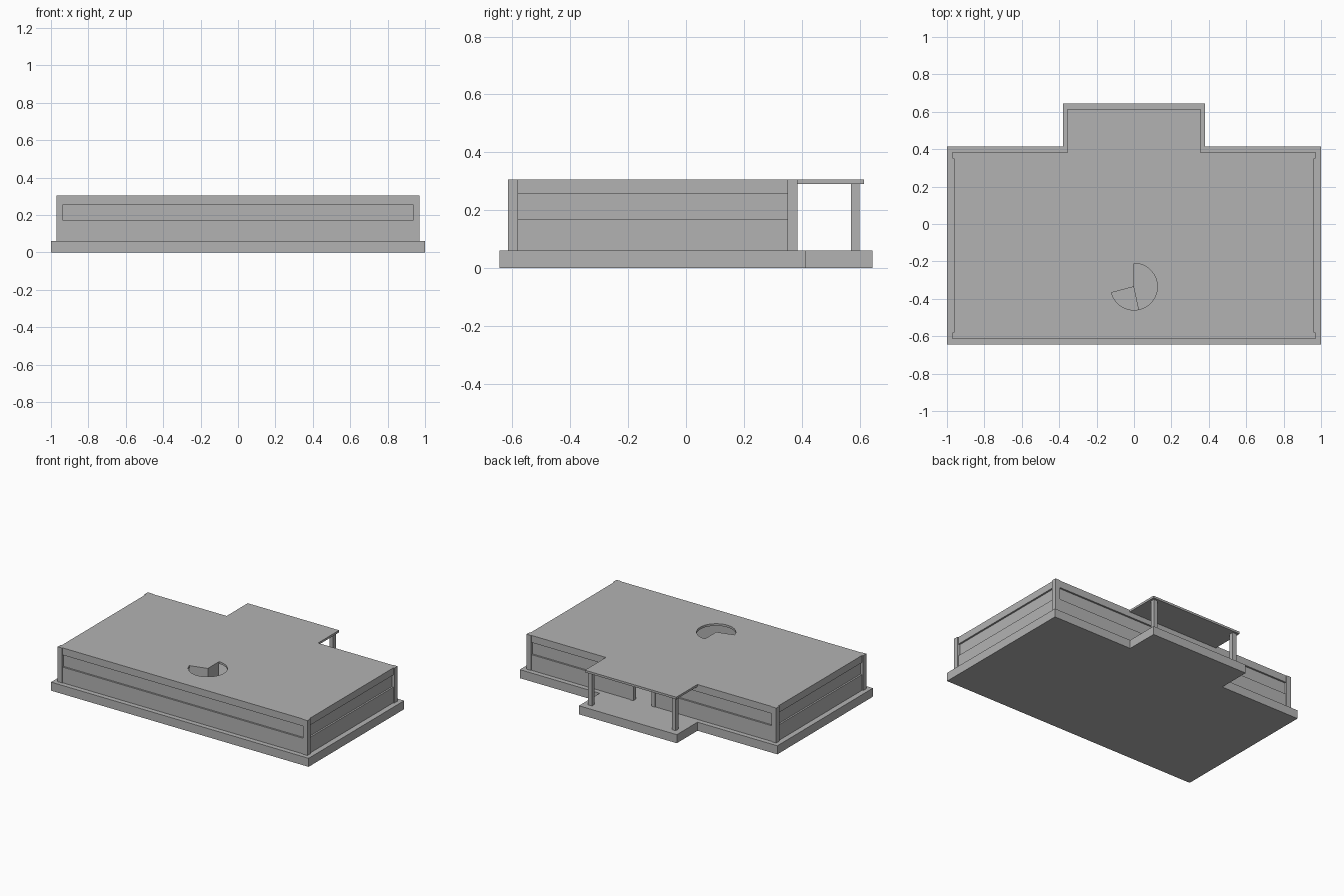
import bpy, bmesh, math

cube = bpy.data.objects.get("Cube")
if cube:
    bpy.data.objects.remove(cube, do_unlink=True)

grey = bpy.data.materials.new("plain_grey")
grey.use_nodes = True
colour = (0.45, 0.45, 0.45, 1)
grey.diffuse_color = colour
grey.node_tree.nodes["Principled BSDF"].inputs["Base Color"].default_value = colour


def prism(name, outline, z0, z1):
    """Extrude a counter-clockwise plan outline between two heights."""
    bm = bmesh.new()
    base = bm.faces.new([bm.verts.new((x, y, z0)) for x, y in outline])
    top = bmesh.ops.extrude_face_region(bm, geom=[base], use_keep_orig=True)
    for v in top["geom"]:
        if isinstance(v, bmesh.types.BMVert):
            v.co.z = z1
    bmesh.ops.recalc_face_normals(bm, faces=bm.faces)
    mesh = bpy.data.meshes.new(name)
    bm.to_mesh(mesh)
    bm.free()
    mesh.materials.append(grey)
    obj = bpy.data.objects.new(name, mesh)
    bpy.context.collection.objects.link(obj)
    return obj


def box(name, x0, x1, y0, y1, z0, z1):
    return prism(name, [(x0, y0), (x1, y0), (x1, y1), (x0, y1)], z0, z1)


def tee(w, front, back, pw, pback):
    """Plan of the main block with the porch projecting at the back."""
    return [(-w, front), (w, front), (w, back), (pw, back),
            (pw, pback), (-pw, pback), (-pw, back), (-w, back)]


def pie(start, end, r=0.125, cx=0.0, cy=-0.335):
    n = max(4, round((end - start) / 7))
    arc = [math.radians(start + (end - start) * i / n) for i in range(n + 1)]
    return [(cx, cy)] + [(cx + r * math.cos(a), cy + r * math.sin(a)) for a in arc]


W, FRONT, BACK = 0.97, -0.615, 0.385
FLOOR, SILL, HEAD, TOP = 0.06, 0.17, 0.255, 0.305
POST, THICK = 0.035, 0.025

# Stepped plinth
prism("base_slab", tee(1.0, -0.645, 0.415, 0.38, 0.645), 0, FLOOR)

# Roof with a pie-shaped stair opening
roof = prism("roof", tee(W - 0.008, FLOOR - FLOOR + FRONT + 0.004, BACK - 0.004, 0.355, 0.615), 0.29, TOP)
cutter = prism("stair_opening_cutter", pie(195, 450), 0.25, 0.35)
cutter.hide_render = True
cutter.hide_viewport = True
cut = roof.modifiers.new("stair_opening", "BOOLEAN")
cut.operation = "DIFFERENCE"
cut.solver = "EXACT"
cut.object = cutter
bpy.context.view_layer.objects.active = roof
bpy.ops.object.modifier_apply(modifier=cut.name)
bpy.data.objects.remove(cutter, do_unlink=True)

# Stair core and lower step inside the opening
prism("stair_core", pie(90, 195), FLOOR, 0.29)
prism("stair_step", pie(195, 282), FLOOR, 0.15)

# Corner posts and porch posts
for side in (-1, 1):
    tag = "left" if side > 0 else "right"
    xs = sorted((side * W, side * (W - POST)))
    box(f"{tag}_front_post", *xs, FRONT, FRONT + POST, FLOOR, TOP)
    box(f"{tag}_back_post", *xs, BACK - POST, BACK, FLOOR, TOP)
    px = sorted((side * 0.34, side * 0.31))
    box(f"{tag}_porch_post", *px, 0.57, 0.60, FLOOR, 0.29)

    # Side walls with a recessed window band
    y0, y1 = FRONT + POST, BACK - POST
    outer = side * (W - 0.008)
    wall = sorted((outer, outer - side * THICK))
    glass = sorted((outer - side * 0.012, outer - side * THICK))
    box(f"{tag}_lower_wall", *wall, y0, y1, FLOOR, SILL)
    box(f"{tag}_upper_wall", *wall, y0, y1, HEAD, 0.29)
    box(f"{tag}_window", *glass, y0, y1, SILL, HEAD)


def long_wall(name, x0, x1, outer, inward):
    """Wall along x with a recessed window band."""
    wall = sorted((outer, outer + inward * THICK))
    glass = sorted((outer + inward * 0.012, outer + inward * THICK))
    box(name + "_lower_wall", x0, x1, *wall, FLOOR, SILL)
    box(name + "_upper_wall", x0, x1, *wall, HEAD, 0.29)
    box(name + "_window", x0, x1, *glass, SILL, HEAD)


# Front wall, and back wall split by the doorway
inner = W - POST
door_right, door_left = -0.03, 0.17
long_wall("front", -inner, inner, FRONT + 0.004, 1)
long_wall("back_right", -inner, door_right, BACK - 0.004, -1)
long_wall("back_left", door_left, inner, BACK - 0.004, -1)
box("door_lintel", door_right, door_left, BACK - 0.029, BACK - 0.004, HEAD, 0.29)
for tag, x in (("right", door_right), ("left", door_left - 0.03)):
    box(f"{tag}_door_post", x, x + 0.03, BACK - 0.03, BACK, FLOOR, HEAD)
